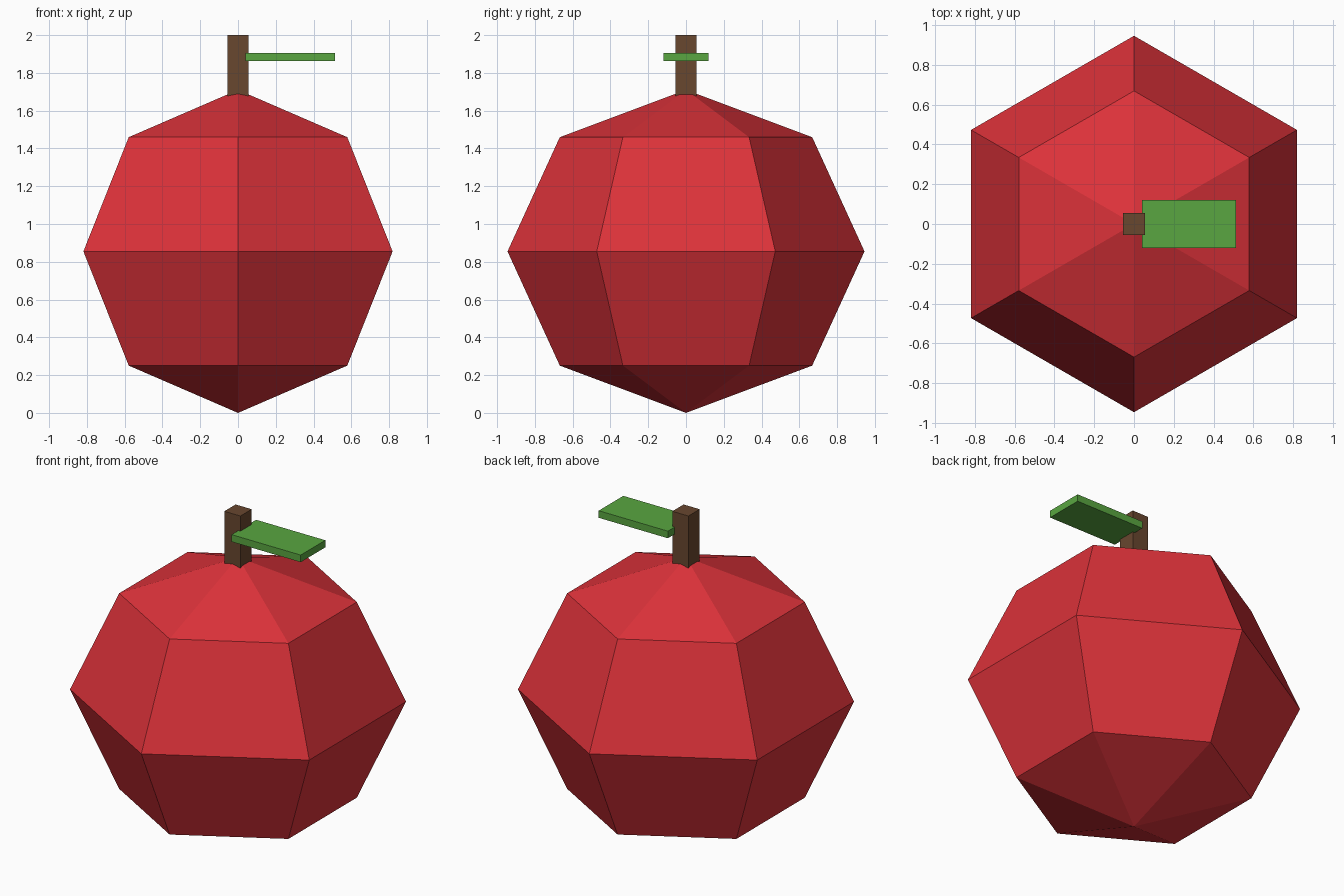
import bpy, bmesh
from math import sin, cos, pi

default = bpy.data.objects.get("Cube")
if default:
    bpy.data.objects.remove(default)


def material(name, rgb):
    mat = bpy.data.materials.new(name)
    mat.use_nodes = True
    mat.diffuse_color = (*rgb, 1)
    mat.node_tree.nodes["Principled BSDF"].inputs["Base Color"].default_value = (*rgb, 1)
    return mat


def add_object(name, bm, mat):
    bmesh.ops.recalc_face_normals(bm, faces=bm.faces)
    mesh = bpy.data.meshes.new(name)
    bm.to_mesh(mesh)
    bm.free()
    mesh.materials.append(mat)
    obj = bpy.data.objects.new(name, mesh)
    bpy.context.collection.objects.link(obj)
    return obj


def box(name, low, high, mat):
    bm = bmesh.new()
    bmesh.ops.create_cube(bm, size=1)
    for v in bm.verts:
        v.co = [(a + b) / 2 + c * (b - a) for a, b, c in zip(low, high, v.co)]
    return add_object(name, bm, mat)


red = material("apple red", (0.72, 0.032, 0.042))
brown = material("bark brown", (0.14, 0.063, 0.028))
green = material("leaf green", (0.1, 0.38, 0.052))

# Fruit: six-sided faceted ball, corners toward front and back
SIDES, RADIUS, HALF = 6, 0.945, 0.855
bm = bmesh.new()
rings = []
for lat in (-pi / 4, 0, pi / 4):
    r = RADIUS * cos(lat)
    rings.append([bm.verts.new((r * sin(2 * pi * i / SIDES), r * cos(2 * pi * i / SIDES),
                                HALF * (1 + sin(lat)))) for i in range(SIDES)])
bottom = bm.verts.new((0, 0, 0))
top = bm.verts.new((0, 0, 2 * HALF))
for i in range(SIDES):
    j = (i + 1) % SIDES
    for a, b in zip(rings, rings[1:]):
        bm.faces.new((a[i], a[j], b[j], b[i]))
    bm.faces.new((bottom, rings[0][j], rings[0][i]))
    bm.faces.new((top, rings[-1][i], rings[-1][j]))
add_object("fruit", bm, red)

# Stem and leaf
box("stem", (-0.055, -0.055, 1.64), (0.055, 0.055, 2), brown)
box("leaf", (0.04, -0.12, 1.862), (0.513, 0.12, 1.906), green)
